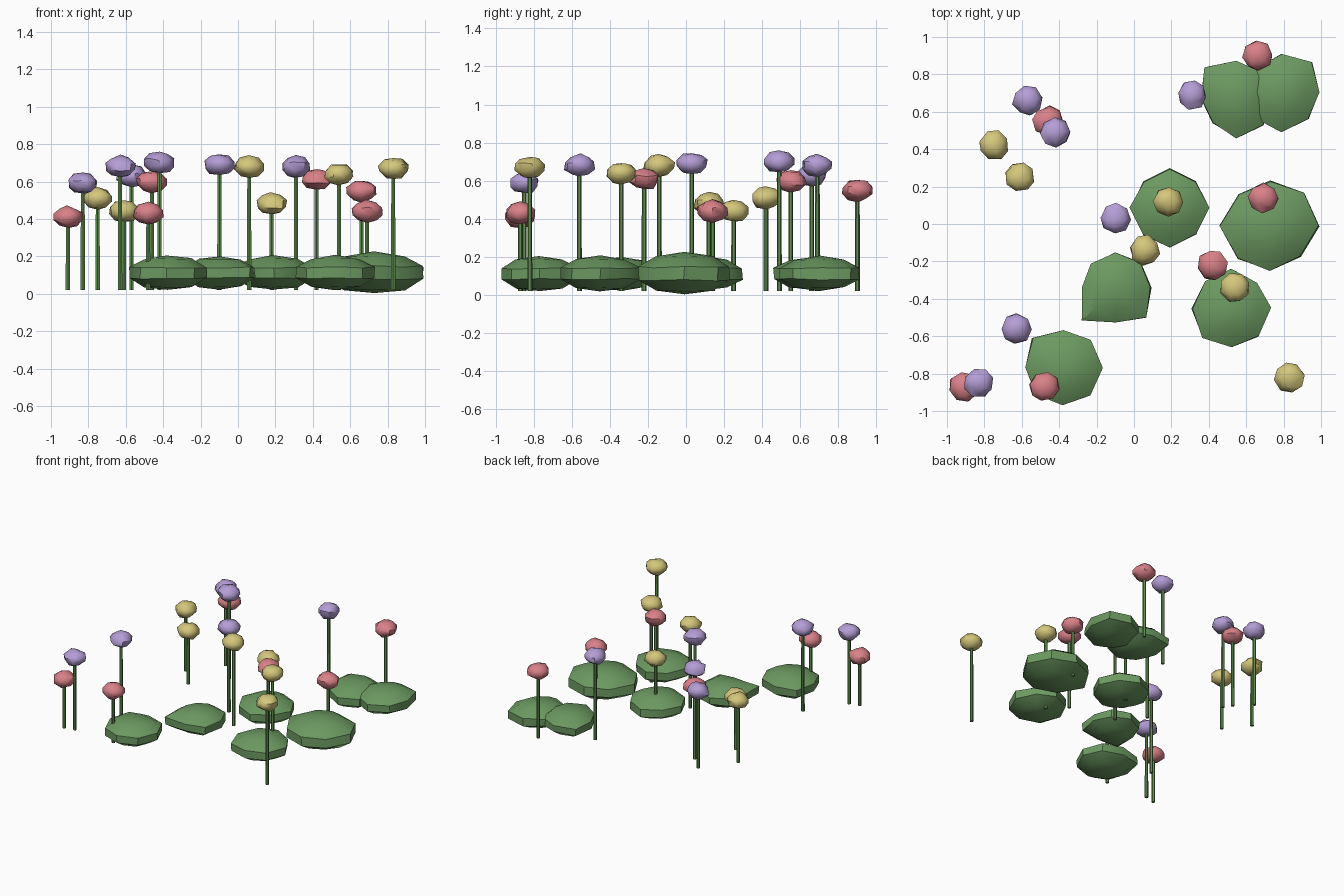
import bpy, bmesh, math, random
from mathutils import Vector

random.seed(4)
cube = bpy.data.objects.get("Cube")
if cube:
    bpy.data.objects.remove(cube, do_unlink=True)


def make_material(name, colour):
    mat = bpy.data.materials.new(name)
    mat.use_nodes = True
    mat.diffuse_color = (*colour, 1)
    mat.node_tree.nodes["Principled BSDF"].inputs["Base Color"].default_value = (*colour, 1)
    return mat


leaf_green = make_material("leaf green", (0.15, 0.32, 0.12))
stem_green = make_material("stem green", (0.12, 0.27, 0.08))
petals = {
    "red": make_material("rose red", (0.70, 0.22, 0.25)),
    "purple": make_material("lilac purple", (0.46, 0.34, 0.67)),
    "yellow": make_material("straw yellow", (0.66, 0.57, 0.20)),
}


def add_object(name, bm, location, mat, angle):
    mesh = bpy.data.meshes.new(name)
    bm.to_mesh(mesh)
    bm.free()
    mesh.materials.append(mat)
    obj = bpy.data.objects.new(name, mesh)
    obj.location = location
    bpy.context.collection.objects.link(obj)
    bpy.ops.object.select_all(action="DESELECT")
    obj.select_set(True)
    bpy.context.view_layer.objects.active = obj
    bpy.ops.object.shade_smooth_by_angle(angle=math.radians(angle))
    return obj


def low_poly_blob(radii, half_height, jitter):
    """Flattened sphere whose widest band follows one radius per segment."""
    count = len(radii)
    bm = bmesh.new()
    bmesh.ops.create_uvsphere(bm, u_segments=count, v_segments=5, radius=1)
    band = math.sin(math.radians(72))
    for v in bm.verts:
        flat = Vector((v.co.x, v.co.y, 0))
        turn = math.atan2(v.co.y, v.co.x) / math.tau * count
        radius = radii[round(turn) % count] / band
        wobble = Vector([random.uniform(-jitter, jitter) for _ in range(3)])
        v.co = flat * radius + Vector((0, 0, v.co.z * half_height)) + wobble
    return bm


# Bushes: centre, then outline radii in hundredths, counter-clockwise from +x
bushes = [
    ((-0.38, -0.77), (21, 21, 20, 23, 20, 20, 20, 21)),
    ((-0.10, -0.34), (19, 19, 19, 18, 18, 25, 19, 23)),
    ((0.19, 0.085), (21, 20, 21, 20, 21, 20, 21, 20)),
    ((0.52, -0.45), (21, 19, 21, 20, 21, 22, 21, 21)),
    ((0.73, -0.01), (26, 25, 24, 24, 27, 25, 24, 23)),
    ((0.55, 0.67), (18, 20, 20, 24, 19, 18, 21, 20)),
    ((0.79, 0.70), (20, 23, 21, 19, 20, 19, 21, 20)),
]
for (x, y), outline in bushes:
    radii = [r / 100 for r in outline]
    mean = sum(radii) / len(radii)
    bm = low_poly_blob(radii, mean * 0.45, 0.004)
    add_object("bush", bm, (x, y, 0.112), leaf_green, 40)

# Flowers: position of each head in hundredths
flowers = {
    "red": [(-46, 55, 60), (42, -22, 61), (69, 14, 44), (66, 90, 55),
            (-91, -87, 41), (-48, -87, 43)],
    "purple": [(-57, 66, 63), (-42, 49, 70), (-10, 3, 69), (31, 69, 68),
               (-63, -56, 68), (-83, -85, 59)],
    "yellow": [(-75, 42, 51), (-61, 25, 44), (6, -14, 68), (18, 12, 48),
               (54, -34, 64), (83, -82, 67)],
}
STEM_BASE = 0.02
for colour, heads in flowers.items():
    for head in heads:
        x, y, z = (c / 100 for c in head)
        bm = low_poly_blob([0.079] * 8, 0.058, 0.006)
        flower = add_object(colour + "_flower", bm, (x, y, z), petals[colour], 50)
        flower.rotation_euler.z = random.uniform(0, math.tau)
        # Thin stem reaching up into the head
        length = z - STEM_BASE
        bm = bmesh.new()
        bmesh.ops.create_cone(bm, cap_ends=True, segments=6, radius1=0.013,
                              radius2=0.012, depth=length)
        add_object("stem", bm, (x, y, STEM_BASE + length / 2), stem_green, 30)
